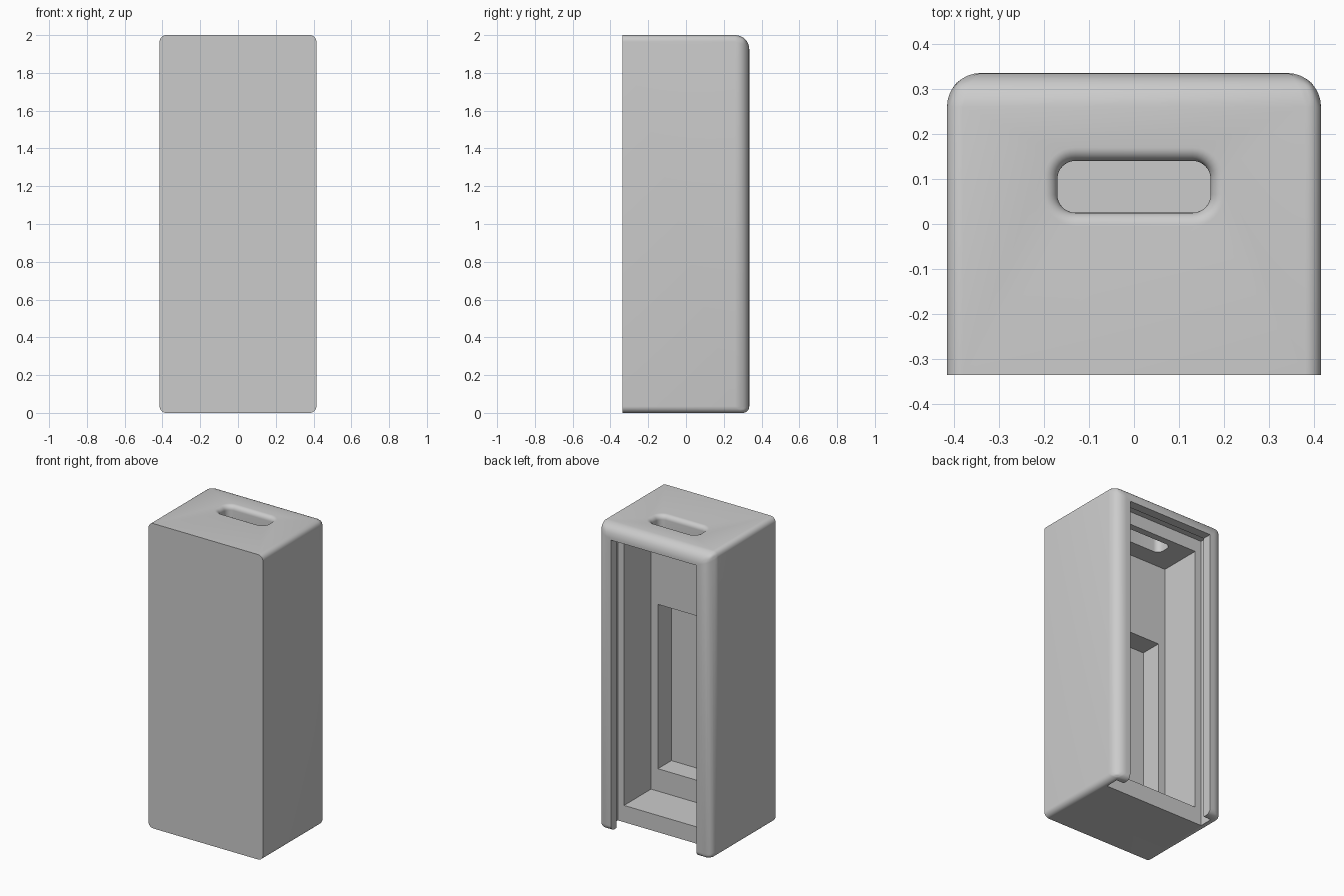
import bpy, bmesh, math

if "Cube" in bpy.data.objects:
    bpy.data.objects.remove(bpy.data.objects["Cube"], do_unlink=True)

W, D, H = 0.415, 0.335, 2.0      # half width, half depth, height
BIG, SMALL = 0.075, 0.035        # edge radii

grey = bpy.data.materials.new("plain_grey")
grey.use_nodes = True
colour = (0.6, 0.6, 0.6, 1)
grey.diffuse_color = colour
grey.node_tree.nodes["Principled BSDF"].inputs["Base Color"].default_value = colour


def make_object(name, bm):
    bmesh.ops.recalc_face_normals(bm, faces=bm.faces)
    mesh = bpy.data.meshes.new(name)
    bm.to_mesh(mesh)
    bm.free()
    mesh.materials.append(grey)
    obj = bpy.data.objects.new(name, mesh)
    bpy.context.collection.objects.link(obj)
    return obj


def box(half_x, y0, y1, z0, z1):
    bm = bmesh.new()
    bmesh.ops.create_cube(bm, size=1)
    for v in bm.verts:
        v.co.x *= 2 * half_x
        v.co.y = y1 if v.co.y > 0 else y0
        v.co.z = z1 if v.co.z > 0 else z0
    return bm


def rounded_loop(bm, half_x, half_y, cy, radius, z, steps=8):
    """Ring of vertices around a rounded rectangle."""
    ring = []
    for corner, (sx, sy) in enumerate([(1, 1), (-1, 1), (-1, -1), (1, -1)]):
        for i in range(steps + 1):
            a = math.pi / 2 * (corner + i / steps)
            ring.append(bm.verts.new((sx * (half_x - radius) + radius * math.cos(a),
                                      cy + sy * (half_y - radius) + radius * math.sin(a), z)))
    return ring


def handle_cutter():
    """Rounded slot that flares out at the top surface."""
    bm = bmesh.new()
    flare = 0.03
    levels = [(0, H - 0.25)]
    for i in range(9):
        a = math.pi / 2 * i / 8
        levels.append((flare * (1 - math.cos(a)), H - flare + flare * math.sin(a)))
    levels.append((flare, H + 0.05))
    rings = [rounded_loop(bm, 0.17 + g, 0.0575 + g, 0.0825, 0.04 + g, z) for g, z in levels]
    for low, high in zip(rings, rings[1:]):
        for i in range(len(low)):
            j = (i + 1) % len(low)
            bm.faces.new((low[i], low[j], high[j], high[i]))
    bm.faces.new(rings[0])
    bm.faces.new(rings[-1])
    return bm


def apply(obj, mod):
    with bpy.context.temp_override(object=obj, active_object=obj, selected_objects=[obj]):
        bpy.ops.object.modifier_apply(modifier=mod.name)


# Outer shell: sharp front, softened sides, wide rounding on the back
bm = box(W, -D, D, 0, H)
weight = bm.edges.layers.float.new("bevel_weight_edge")
for e in bm.edges:
    mid = (e.verts[0].co + e.verts[1].co) / 2
    if mid.y < -0.1:
        continue
    wide = mid.y > 0.1 and mid.z > 0.1
    e[weight] = 1.0 if wide else SMALL / BIG
case = make_object("case_shell", bm)
bevel = case.modifiers.new("rounding", 'BEVEL')
bevel.limit_method = 'WEIGHT'
bevel.width = BIG
bevel.segments = 8
apply(case, bevel)

# Cavity, deep recess, lid groove, rear opening and handle slot
cutters = [
    make_object("cavity_cutter", box(0.32, -0.095, 0.25, 0.11, 1.865)),
    make_object("recess_cutter", box(0.27, -0.235, 0.0, 0.257, 1.335)),
    make_object("groove_cutter", box(0.365, 0.185, 0.275, -0.1, 1.95)),
    make_object("opening_cutter", box(0.31, 0.22, 0.5, -0.1, 1.91)),
    make_object("handle_cutter", handle_cutter()),
]
for cutter in cutters:
    cutter.hide_render = True
    cut = case.modifiers.new("cut", 'BOOLEAN')
    cut.operation = 'DIFFERENCE'
    cut.solver = 'EXACT'
    cut.object = cutter
    apply(case, cut)
    bpy.data.objects.remove(cutter, do_unlink=True)

# Smooth rounded edges, keep the cut edges crisp
bpy.ops.object.select_all(action='DESELECT')
case.select_set(True)
bpy.context.view_layer.objects.active = case
bpy.ops.object.shade_smooth_by_angle(angle=math.radians(30))
